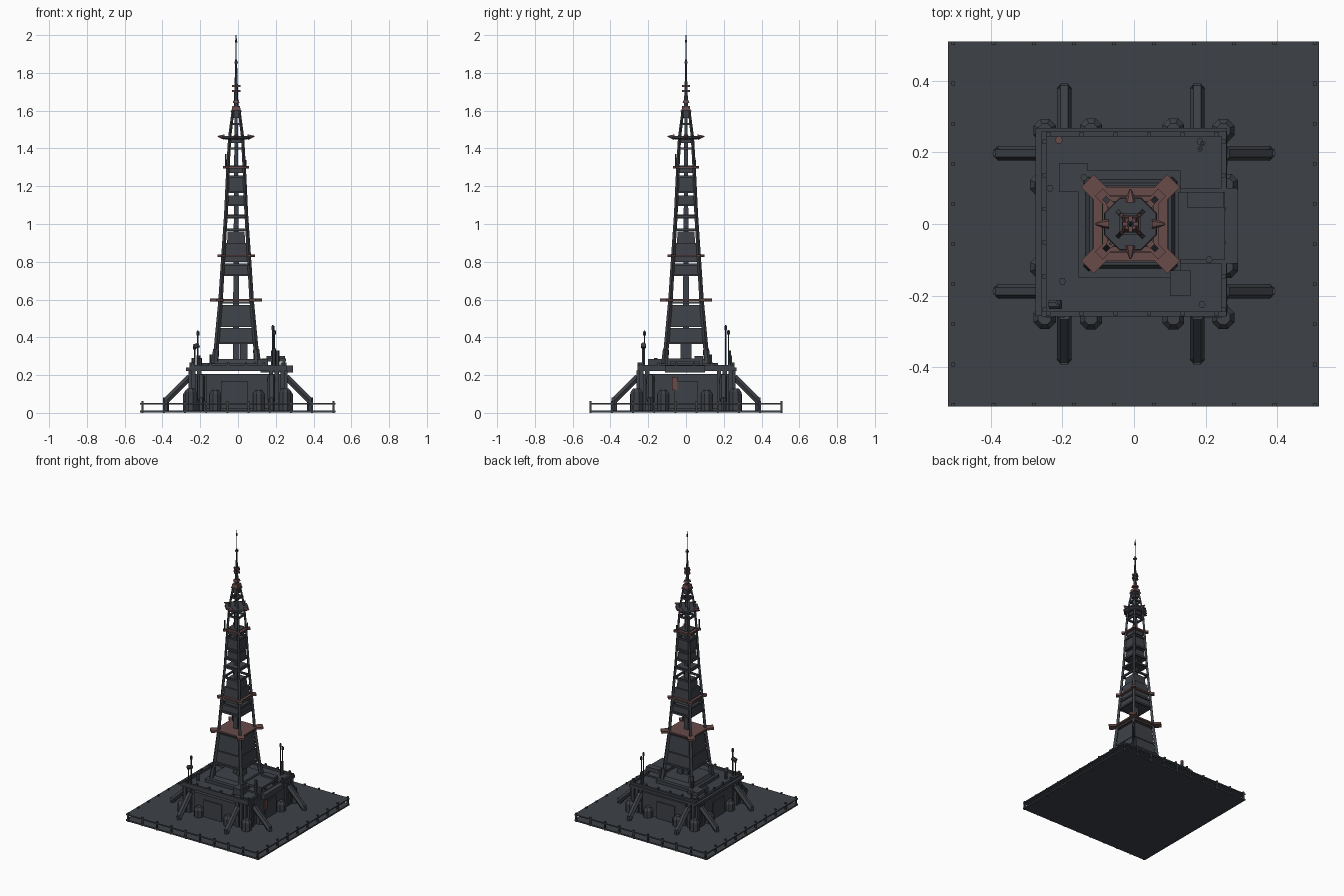
import bpy, bmesh, math
from mathutils import Vector, Matrix


def material(name, rgb):
    m = bpy.data.materials.new(name)
    m.diffuse_color = (*rgb, 1)
    return m


SLATE = material("dark_slate", (0.048, 0.053, 0.063))
RED = material("dull_red", (0.14, 0.07, 0.068))
CX = -0.01  # tower axis


class Part:
    """Collects simple solids into one named object."""
    def __init__(self, name, mat=SLATE):
        self.name, self.mat, self.bm = name, mat, bmesh.new()

    def box(self, x0, x1, y0, y1, z0, z1):
        m = Matrix.Translation(((x0 + x1) / 2, (y0 + y1) / 2, (z0 + z1) / 2)) @ \
            Matrix.Diagonal((x1 - x0, y1 - y0, z1 - z0, 1))
        bmesh.ops.create_cube(self.bm, size=1, matrix=m)

    def slab(self, x, y, z, length, width, height, angle):
        m = Matrix.Translation((x, y, z)) @ Matrix.Rotation(angle, 4, 'Z') @ \
            Matrix.Diagonal((length, width, height, 1))
        bmesh.ops.create_cube(self.bm, size=1, matrix=m)

    def rod(self, a, b, r0, r1=None, n=6):
        a, b = Vector(a), Vector(b)
        d = b - a
        twist = Matrix.Rotation(math.pi / n, 4, 'Z')
        m = Matrix.Translation((a + b) / 2) @ d.to_track_quat('Z', 'Y').to_matrix().to_4x4() @ twist
        bmesh.ops.create_cone(self.bm, cap_ends=True, segments=n, radius1=r0,
                              radius2=r0 if r1 is None else r1, depth=d.length, matrix=m)

    def taper(self, z0, z1, h0, h1, cx=CX):
        k = math.sqrt(2)
        self.rod((cx, 0, z0), (cx, 0, z1), h0 * k, h1 * k, 4)

    def ring(self, h, w, z0, z1, cx=0):
        self.box(cx - h, cx + h, h - w, h, z0, z1)
        self.box(cx - h, cx + h, -h, -h + w, z0, z1)
        self.box(cx - h, cx - h + w, -h + w, h - w, z0, z1)
        self.box(cx + h - w, cx + h, -h + w, h - w, z0, z1)

    def done(self):
        me = bpy.data.meshes.new(self.name)
        self.bm.to_mesh(me)
        self.bm.free()
        me.materials.append(self.mat)
        ob = bpy.data.objects.new(self.name, me)
        bpy.context.collection.objects.link(ob)


SIGNS = [(-1, -1), (1, -1), (1, 1), (-1, 1)]

# double ground plate with spacer posts along the edge
p = Part("ground_plates")
p.box(-0.52, 0.517, -0.51, 0.51, 0.003, 0.013)
p.box(-0.52, 0.517, -0.51, 0.51, 0.044, 0.052)
p.done()
p = Part("edge_posts")
for i in range(10):
    t = -0.505 + i * 1.01 / 9
    for s in (-0.505, 0.505):
        for x, y in ((t, s), (s, t)):
            p.box(x - .005, x + .005, y - .005, y + .005, 0.0, 0.062)
p.done()

# base block with wall panels
p = Part("base_block")
p.box(-0.235, 0.235, -0.235, 0.235, 0.01, 0.205)
for s in (-1, 1):
    a, b = sorted((s * 0.235, s * 0.25))
    p.box(-0.17, 0.17, a, b, 0.02, 0.205)
    p.box(a, b, -0.17, 0.17, 0.02, 0.205)
    # doorway frames
    a, b = sorted((s * 0.25, s * 0.258))
    p.box(-0.09, 0.05, a, b, 0.05, 0.17)
    p.box(a, b, -0.06, 0.06, 0.05, 0.17)
p.done()

# red wall marker plate
p = Part("red_wall_plate", RED)
p.box(0.257, 0.263, -0.075, -0.045, 0.12, 0.19)
p.done()

# wall pillars joining the block to the deck
p = Part("wall_pillars")
for s in (-1, 1):
    for t in (-0.235, -0.205, 0.175, 0.205, 0.235):
        for x, y in ((t, s * 0.25), (s * 0.25, t)):
            p.box(x - .011, x + .011, y - .011, y + .011, 0.01, 0.225)
p.done()

# tanks around the base
p = Part("base_tanks")
for s in (-1, 1):
    for t in (-0.12, 0.11):
        for x, y in ((t, s * 0.265), (s * 0.26, t)):
            p.rod((x, y, 0.01), (x, y, 0.10), 0.033, n=8)
            p.rod((x, y, 0.10), (x, y, 0.12), 0.033, 0.018, n=8)
    for t in (-0.25, 0.25):
        p.rod((t, s * 0.262, 0.01), (t, s * 0.262, 0.11), 0.034, n=8)
        p.rod((t, s * 0.262, 0.11), (t, s * 0.262, 0.13), 0.034, 0.02, n=8)
p.done()

# sloping buttress legs with feet
p = Part("buttress_legs")
for s in (-1, 1):
    for t, v in ((-0.195, -0.188), (0.177, 0.198)):
        for f in (lambda u, z: (t, s * u, z), lambda u, z: (s * u, v, z)):
            p.rod(f(0.38, 0.065), f(0.255, 0.19), 0.02, n=6)
            p.rod(f(0.38, 0.01), f(0.38, 0.082), 0.016, n=6)
p.done()

# deck with raised edge and bolts
p = Part("deck")
p.box(-0.275, 0.26, -0.257, 0.268, 0.222, 0.24)
p.ring(0.258, 0.014, 0.238, 0.254)
for i in range(6):
    t = -0.24 + i * 0.094
    for s in (-0.25, 0.25):
        for x, y in ((t, s), (s, t)):
            p.box(x - .006, x + .006, y - .006, y + .006, 0.25, 0.268)
p.done()

# roof steps, side platform and cabinets
p = Part("deck_structures")
p.box(-0.155, 0.13, -0.15, 0.15, 0.238, 0.262)
p.taper(0.262, 0.285, 0.125, 0.115)
p.box(0.12, 0.29, -0.11, 0.10, 0.215, 0.25)
p.box(0.125, 0.255, -0.10, 0.09, 0.272, 0.288)
p.box(0.15, 0.25, 0.045, 0.09, 0.285, 0.30)
for y in (-0.09, 0.08):
    p.box(0.13, 0.15, y - .01, y + .01, 0.25, 0.28)
    p.box(0.235, 0.25, y - .01, y + .01, 0.25, 0.28)
p.box(-0.21, -0.13, 0.09, 0.17, 0.24, 0.265)
p.box(0.10, 0.16, -0.20, -0.13, 0.24, 0.285)
for x, y, z in ((0.185, 0.23, .33), (-0.235, 0.1, .29), (-0.21, 0.235, .29), (0.19, -0.225, .34),
                (-0.2, -0.16, .29), (0.21, -0.1, .33), (-0.14, 0.13, .31)):
    p.rod((x, y, 0.24), (x, y, z), 0.010)
p.done()
p = Part("red_vent_cap", RED)
p.rod((-0.21, 0.235, 0.29), (-0.21, 0.235, 0.305), 0.011)
p.done()

# deck aerials
p = Part("deck_aerials")
for x, y, z in ((0.185, 0.21, .465), (0.192, 0.225, .44), (-0.212, -0.22, .435), (-0.23, -0.225, .36)):
    p.rod((x, y, 0.24), (x, y, z), 0.004)
    p.rod((x, y, z - .025), (x, y, z - .005), 0.008)
p.rod((-0.235, -0.225, 0.35), (-0.205, -0.225, 0.36), 0.014, n=8)
p.done()

# tower legs follow a stepped taper
PROFILE = [(0.25, .113), (0.6, .082), (0.83, .068), (1.05, .054), (1.3, .043), (1.46, .034), (1.62, .014)]


def half(z):
    for (z0, h0), (z1, h1) in zip(PROFILE, PROFILE[1:]):
        if z <= z1:
            return h0 + (h1 - h0) * (z - z0) / (z1 - z0)
    return PROFILE[-1][1]


p = Part("tower_legs")
for sx, sy in SIGNS:
    for (z0, h0), (z1, h1) in zip(PROFILE, PROFILE[1:]):
        p.rod((CX + sx * h0, sy * h0, z0), (CX + sx * h1, sy * h1, z1),
              0.006 + h0 * .07, 0.006 + h1 * .07, 4)
    p.rod((CX + sx * .115, sy * .115, 0.24), (CX + sx * .106, sy * .106, 0.335), 0.02, 0.017, 6)
p.done()

# horizontal frames between the legs
p = Part("tower_frames")
for z in (0.37, 0.585, 0.73, 0.785, 0.97, 1.04, 1.10, 1.17, 1.25, 1.4, 1.53, 1.59):
    p.ring(half(z) + .005, 0.011, z - .006, z + .006, CX)
p.done()

# enclosed core rooms and central column
p = Part("tower_core")
for z0, z1, k in ((.375, .45, .93), (.455, .57, .92), (.73, .78, .92), (.80, .90, .9), (.90, .96, .75),
                  (1.03, 1.05, .92), (1.10, 1.15, .85), (1.175, 1.245, .9), (1.27, 1.31, .85),
                  (1.43, 1.46, .8), (1.56, 1.60, .9)):
    p.taper(z0, z1, half(z0) * k, half(z1) * k)
p.taper(0.25, 1.62, 0.018, 0.008)
p.box(0.01, 0.05, -0.03, 0.03, 0.27, 0.38)
p.done()

# red balconies with flat diagonal corner blocks
p = Part("red_balconies", RED)
for z, h, w in ((0.598, .103, .05), (0.832, .078, .03), (1.30, .055, .02)):
    p.box(CX - h, CX + h, -h, h, z - .005, z + .005)
    for sx, sy in SIGNS:
        p.slab(CX + sx * h, sy * h, z, w, w, .014, math.pi / 4)
p.done()

# small aerials at the upper balcony
p = Part("balcony_aerial")
p.rod((CX - .055, -.055, 1.30), (CX - .055, -.055, 1.37), 0.005)
p.rod((CX + .05, .05, 1.30), (CX + .05, .05, 1.34), 0.004)
p.done()

# octagonal lookout with red fins
p = Part("lookout")
p.rod((CX, 0, 1.447), (CX, 0, 1.456), 0.062, 0.08, 8)
p.rod((CX, 0, 1.456), (CX, 0, 1.466), 0.08, 0.077, 8)
p.done()
p = Part("lookout_fins", RED)
for dx, dy in ((1, 0), (-1, 0), (0, 1), (0, -1)):
    p.rod((CX + dx * .062, dy * .062, 1.46), (CX + dx * .097, dy * .097, 1.464), 0.017, 0.003, 6)
p.done()

# red crown below the spire
p = Part("red_crown", RED)
p.taper(1.60, 1.625, 0.024, 0.02)
p.taper(1.64, 1.655, 0.018, 0.014)
for sx, sy in SIGNS:
    p.rod((CX + sx * .012, sy * .012, 1.58), (CX + sx * .024, sy * .024, 1.60), 0.006)
for z in (1.705, 1.73):
    p.box(CX - .022, CX + .022, -.006, .006, z - .005, z + .005)
    p.box(CX - .006, CX + .006, -.022, .022, z - .005, z + .005)
p.done()

# spire
p = Part("spire")
p.rod((CX, 0, 1.60), (CX, 0, 1.74), 0.013, 0.009)
p.rod((CX, 0, 1.74), (CX, 0, 1.87), 0.008, 0.005)
p.rod((CX, 0, 1.87), (CX, 0, 2.0), 0.003, 0.002)
p.rod((CX, 0, 1.96), (CX, 0, 1.99), 0.007, 0.002)
p.box(CX - .009, CX + .009, -.009, .009, 1.85, 1.86)
p.done()
